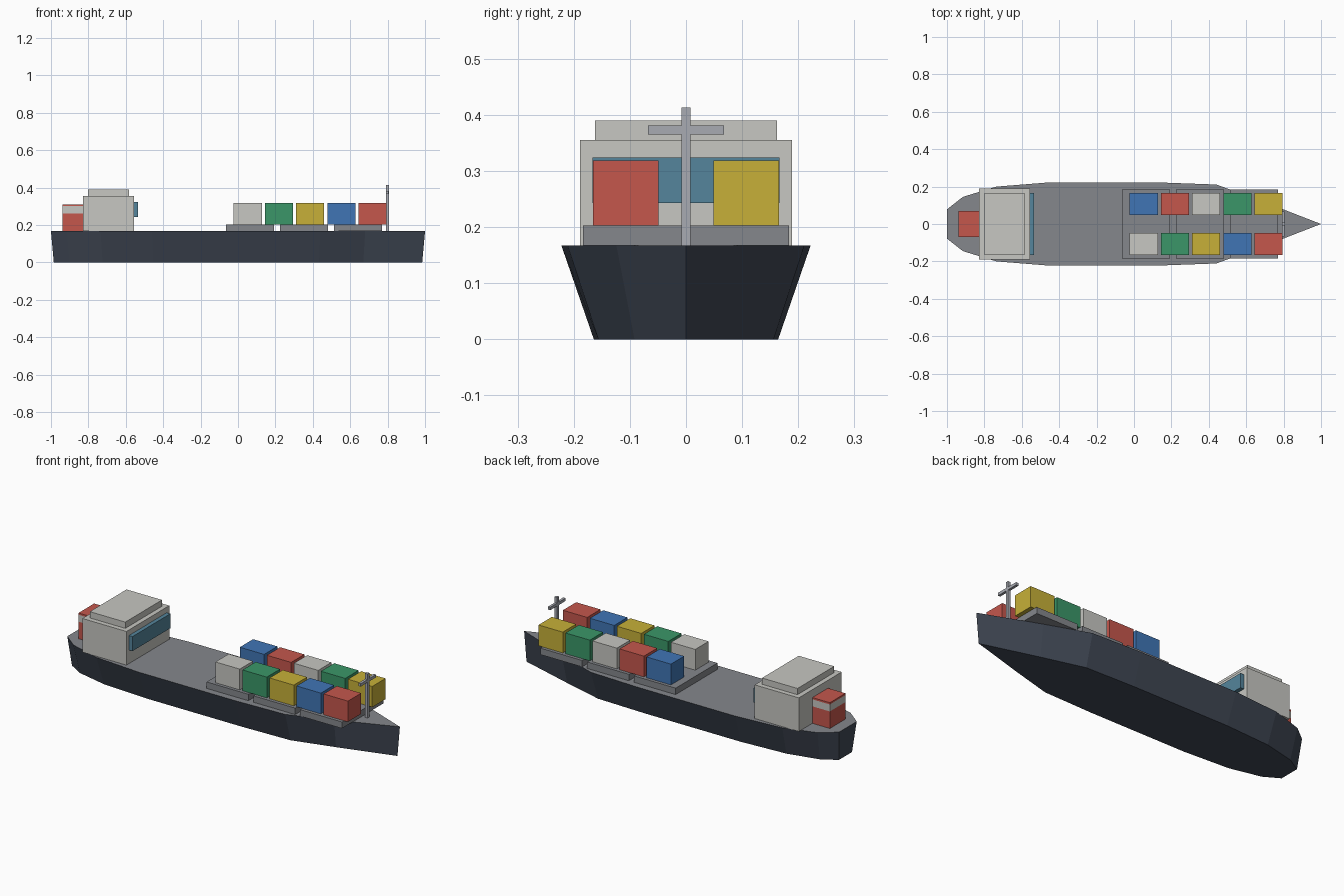
import bpy, bmesh

if "Cube" in bpy.data.objects:
    bpy.data.objects.remove(bpy.data.objects["Cube"])


def material(name, rgb):
    """Flat material from an sRGB colour, stored as linear."""
    m = bpy.data.materials.new(name)
    lin = [c / 12.92 if c <= 0.04045 else ((c + 0.055) / 1.055) ** 2.4 for c in rgb]
    m.diffuse_color = (*lin, 1)
    m.use_nodes = True
    m.node_tree.nodes["Principled BSDF"].inputs["Base Color"].default_value = m.diffuse_color
    return m


M = {n: material(n, c) for n, c in {
    "hull_navy": (0.25, 0.28, 0.33),
    "deck_grey": (0.52, 0.53, 0.55),
    "off_white": (0.78, 0.78, 0.76),
    "red": (0.77, 0.34, 0.30),
    "green": (0.23, 0.59, 0.41),
    "yellow": (0.78, 0.69, 0.22),
    "blue": (0.25, 0.46, 0.71),
    "mast_grey": (0.66, 0.67, 0.70),
    "window_blue": (0.33, 0.52, 0.61),
}.items()}


def finish(name, bm, mats):
    bmesh.ops.recalc_face_normals(bm, faces=bm.faces)
    me = bpy.data.meshes.new(name)
    bm.to_mesh(me)
    bm.free()
    for m in mats:
        me.materials.append(M[m])
    ob = bpy.data.objects.new(name, me)
    bpy.context.collection.objects.link(ob)
    return ob


def box(name, x, y, z, mat):
    """Box from (min, max) ranges on each axis."""
    bm = bmesh.new()
    bmesh.ops.create_cube(bm, size=1)
    for v in bm.verts:
        v.co = [(a + b) / 2 + c * (b - a) for (a, b), c in zip((x, y, z), v.co)]
    return finish(name, bm, [mat])


DECK = 0.167
HATCH = 0.203

# Hull: half outline mirrored, tapered towards the keel, deck on top
half = [(0.68, 0.124), (0.44, 0.211), (0.14, 0.222), (-0.46, 0.222),
        (-0.735, 0.2), (-0.915, 0.145), (-1.0, 0.078)]
outline = [(1.0, 0.0)] + half + [(x, -y) for x, y in reversed(half)]
bm = bmesh.new()
top = [bm.verts.new((x, y, DECK)) for x, y in outline]
low = [bm.verts.new((x * 0.985, y * 0.74, 0)) for x, y in outline]
bm.faces.new(top).material_index = 1
bm.faces.new(low[::-1])
for i in range(len(top)):
    j = (i + 1) % len(top)
    bm.faces.new((top[i], low[i], low[j], top[j]))
finish("hull", bm, ["hull_navy", "deck_grey"])

# Bridge house at the stern
box("bridge_house", (-0.829, -0.557), (-0.189, 0.189), (DECK, 0.355), "off_white")
box("bridge_roof", (-0.802, -0.583), (-0.162, 0.162), (0.355, 0.39), "off_white")
box("bridge_window", (-0.557, -0.535), (-0.167, 0.167), (0.243, 0.324), "window_blue")

# Funnel in three stacked sections
for name, z0, z1, mat in (("funnel_base", DECK, 0.262, "red"),
                          ("funnel_band", 0.262, 0.301, "off_white"),
                          ("funnel_cap", 0.301, 0.311, "red")):
    box(name, (-0.937, -0.829), (-0.069, 0.069), (z0, z1), mat)

# Hatch covers
for i in range(3):
    x = -0.065 + i * 0.289
    box(f"hatch_cover_{i + 1}", (x, x + 0.258), (-0.184, 0.184), (DECK, HATCH), "deck_grey")

# Containers in two rows
rows = {"port": (0.049, 0.166, ("blue", "red", "off_white", "green", "yellow")),
        "starboard": (-0.166, -0.049, ("off_white", "green", "yellow", "blue", "red"))}
for side, (y0, y1, colours) in rows.items():
    for i, c in enumerate(colours):
        x = -0.023 + i * 0.167
        box(f"container_{side}_{i + 1}", (x, x + 0.15), (y0, y1), (HATCH, 0.319), c)

# Foremast with crossbar
box("mast", (0.79, 0.806), (-0.008, 0.008), (DECK, 0.413), "mast_grey")
box("mast_crossbar", (0.791, 0.805), (-0.068, 0.068), (0.365, 0.381), "mast_grey")
